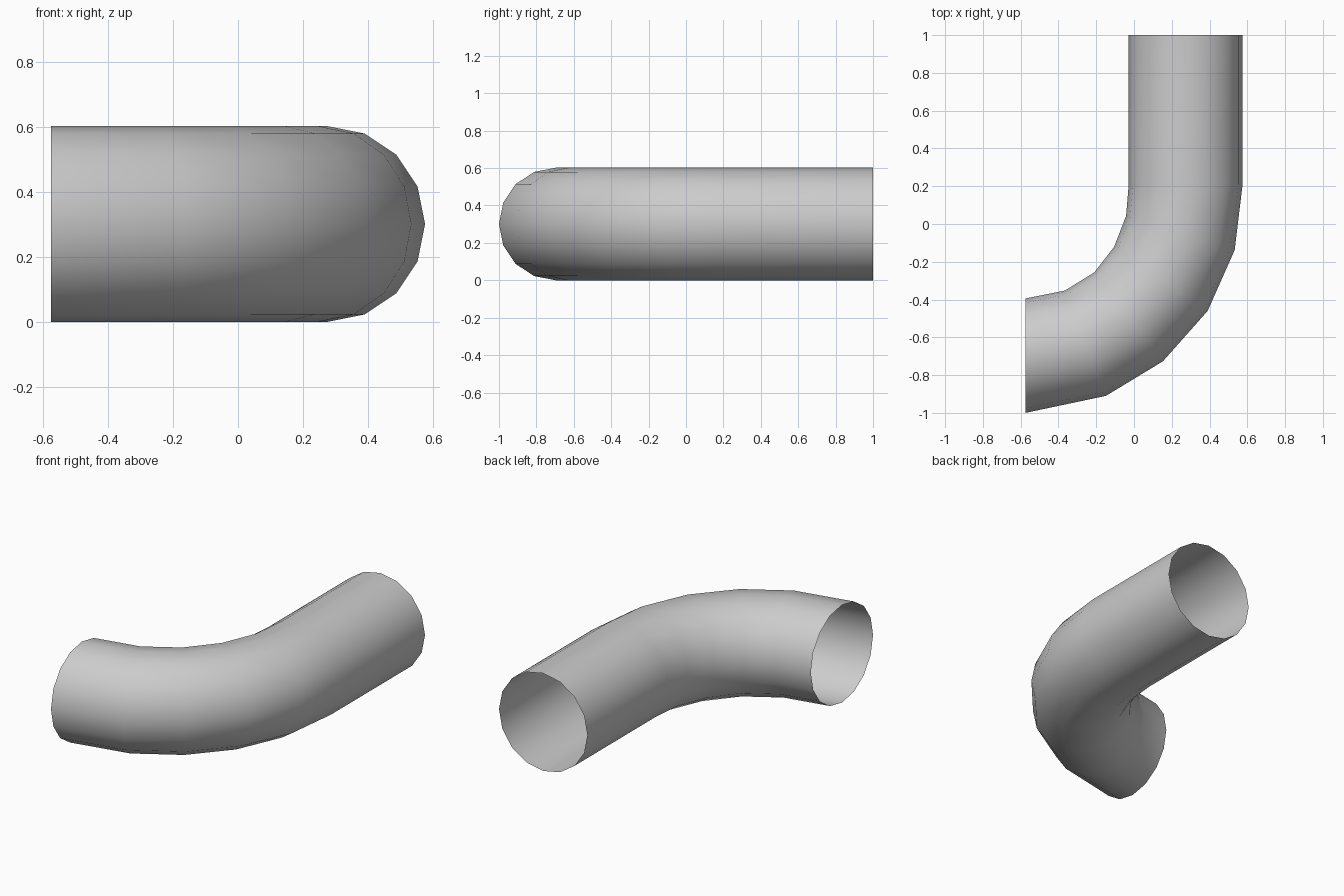
import bpy, bmesh
from math import cos, sin, pi
from mathutils import Vector

if "Cube" in bpy.data.objects:
    bpy.data.objects.remove(bpy.data.objects["Cube"])

SIDES = 16
RADIUS = 0.301

# Plan-view rings along the pipe: (outer x, outer y, inner x, inner y)
RINGS = [
    (0.575, 1.0, -0.028, 1.0),
    (0.575, 0.21, -0.028, 0.21),
    (0.533, -0.138, -0.042, 0.042),
    (0.39, -0.46, -0.106, -0.122),
    (0.153, -0.727, -0.21, -0.256),
    (-0.149, -0.91, -0.365, -0.352),
    (-0.575, -1.0, -0.575, -0.394),
]

# Open bent tube, bridged ring to ring
bm = bmesh.new()
rings = []
for ox, oy, ix, iy in RINGS:
    outer, inner = Vector((ox, oy, RADIUS)), Vector((ix, iy, RADIUS))
    mid, half = (outer + inner) / 2, (outer - inner) / 2
    rings.append([
        bm.verts.new(mid + half * cos(2 * pi * k / SIDES)
                     + Vector((0, 0, RADIUS * sin(2 * pi * k / SIDES))))
        for k in range(SIDES)])
for a, b in zip(rings, rings[1:]):
    for k in range(SIDES):
        n = (k + 1) % SIDES
        face = bm.faces.new((a[k], b[k], b[n], a[n]))
        face.smooth = True
# Make the shell face outwards
bm.normal_update()
first = bm.faces[:][0] if not hasattr(bm.faces, "ensure_lookup_table") else next(iter(bm.faces))
if first.normal.x < 0:
    bmesh.ops.reverse_faces(bm, faces=bm.faces[:])

mesh = bpy.data.meshes.new("pipe_elbow")
bm.to_mesh(mesh)
bm.free()
pipe = bpy.data.objects.new("pipe_elbow", mesh)
bpy.context.collection.objects.link(pipe)
